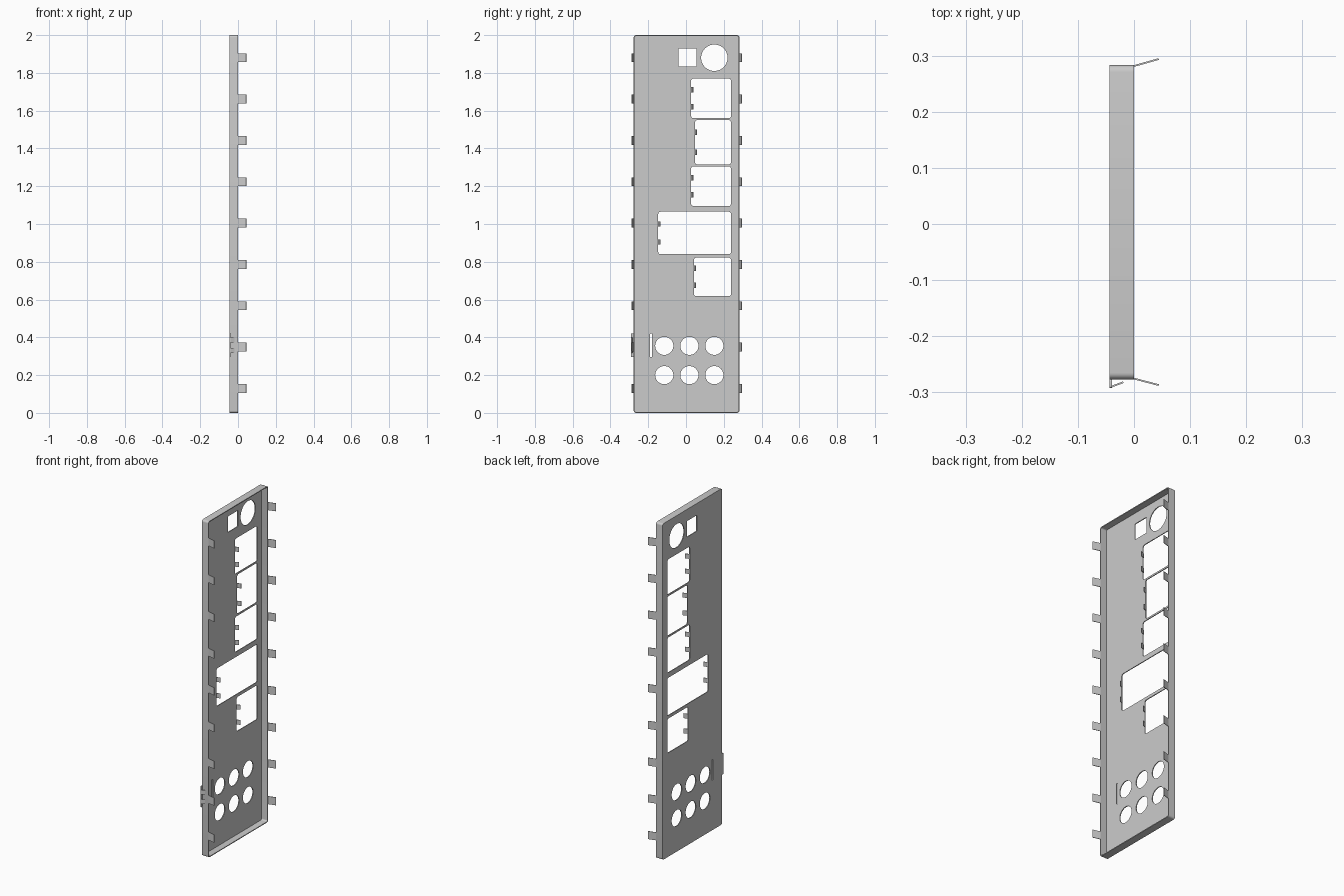
import bpy, bmesh, math
from mathutils import Matrix

if "Cube" in bpy.data.objects:
    bpy.data.objects.remove(bpy.data.objects["Cube"])

T = 0.005                       # sheet thickness
X0, X1 = -0.044, 0.0            # plate back, rim front
Y0, Y1 = -0.277, 0.283          # plate sides
# sketch axes (u, v, w) -> world (y, z, x)
TO_WORLD = Matrix(((0, 0, 1, 0), (1, 0, 0, 0), (0, 1, 0, 0), (0, 0, 0, 1)))


def rect(y0, y1, z0, z1, r, seg=5):
    pts = []
    for k, (cy, cz) in enumerate(((y1 - r, z1 - r), (y0 + r, z1 - r),
                                  (y0 + r, z0 + r), (y1 - r, z0 + r))):
        for i in range(seg + 1):
            a = math.pi / 2 * (k + i / seg)
            pts.append((cy + r * math.cos(a), cz + r * math.sin(a)))
    return pts


def circle(cy, cz, r, n=48):
    return [(cy + r * math.cos(2 * math.pi * i / n),
             cz + r * math.sin(2 * math.pi * i / n)) for i in range(n)]


def finish(name, mesh):
    bm = bmesh.new()
    bm.from_mesh(mesh)
    bmesh.ops.remove_doubles(bm, verts=bm.verts, dist=1e-5)
    bmesh.ops.recalc_face_normals(bm, faces=bm.faces)
    bm.to_mesh(mesh)
    bm.free()
    ob = bpy.data.objects.new(name, mesh)
    bpy.context.collection.objects.link(ob)
    bpy.ops.object.select_all(action='DESELECT')
    ob.select_set(True)
    bpy.context.view_layer.objects.active = ob
    bpy.ops.object.shade_smooth_by_angle(angle=math.radians(25))
    return ob


def sheet(name, loops, xa, xb):
    """Filled outline with holes, extruded along x from xa to xb."""
    cu = bpy.data.curves.new(name + "_profile", 'CURVE')
    cu.dimensions, cu.fill_mode, cu.extrude = '2D', 'BOTH', (xb - xa) / 2
    for loop in loops:
        sp = cu.splines.new('POLY')
        sp.points.add(len(loop) - 1)
        for p, (u, v) in zip(sp.points, loop):
            p.co = (u, v, 0, 1)
        sp.use_cyclic_u = True
    tmp = bpy.data.objects.new(name + "_profile", cu)
    bpy.context.collection.objects.link(tmp)
    dg = bpy.context.evaluated_depsgraph_get()
    mesh = bpy.data.meshes.new_from_object(tmp.evaluated_get(dg))
    bpy.data.objects.remove(tmp)
    bpy.data.curves.remove(cu)
    mesh.transform(Matrix.Translation(((xa + xb) / 2, 0, 0)) @ TO_WORLD)
    return finish(name, mesh)


def strips(name, items):
    """Bent tabs: each is a start and end (x, y), centre z, height, thickness."""
    bm = bmesh.new()
    for (xa, ya), (xb, yb), z, h, t in items:
        length = math.hypot(xb - xa, yb - ya)
        m = (Matrix.Translation(((xa + xb) / 2, (ya + yb) / 2, z))
             @ Matrix.Rotation(math.atan2(yb - ya, xb - xa), 4, 'Z')
             @ Matrix.Diagonal((length, t, h, 1)))
        bmesh.ops.create_cube(bm, size=1, matrix=m)
    mesh = bpy.data.meshes.new(name)
    bm.to_mesh(mesh)
    bm.free()
    return finish(name, mesh)


# port openings: y0, z0, z1 and finger heights (all end at y = 0.238)
ports = [(0.027, 1.56, 1.77, (1.71, 1.62)),
         (0.048, 1.315, 1.55, (1.485, 1.38)),
         (0.027, 1.095, 1.305, (1.245, 1.155)),
         (-0.147, 0.84, 1.065, (1.0, 0.905)),
         (0.042, 0.618, 0.822, (0.765, 0.675))]

outline = rect(Y0, Y1, 0, 2, 0.012)
holes = [rect(y, 0.238, a, b, 0.012) for y, a, b, _ in ports]
holes.append(rect(-0.04, 0.055, 1.835, 1.93, 0.003))
holes.append(circle(0.15, 1.88, 0.07))
holes += [circle(y, z, 0.048) for y in (-0.115, 0.018, 0.15) for z in (0.355, 0.2)]
holes.append(rect(-0.19, -0.18, 0.295, 0.42, 0.003))

# face plate and folded rim
sheet("face_plate", [outline] + holes, X0, X0 + T)
sheet("folded_rim", [outline, rect(Y0 + T, Y1 - T, T, 2 - T, 0.008)], X0 + T, X1)

# spring tabs flaring out from both long sides
tabs = []
for i in range(9):
    z = 0.13 + i * 0.21875
    tabs.append(((-0.002, Y1 - 0.002), (0.044, Y1 + 0.011), z, 0.047, 0.003))
    tabs.append(((-0.002, Y0 + 0.002), (0.044, Y0 - 0.010), z, 0.047, 0.003))
strips("spring_tabs", tabs)

# contact fingers on the inner edge of each port
strips("port_fingers", [((X0 + 0.001, y), (X0 + 0.025, y + 0.01), z, 0.028, 0.003)
                        for y, _, _, zs in ports for z in zs])

# side clip with its two fingers
sheet("side_clip", [rect(-0.292, Y0, 0.295, 0.42, 0.003)], X0, X0 + T)
strips("clip_fingers", [((X0 + 0.001, -0.291), (X0 + 0.025, -0.282), z, 0.026, 0.003)
                        for z in (0.33, 0.385)])
